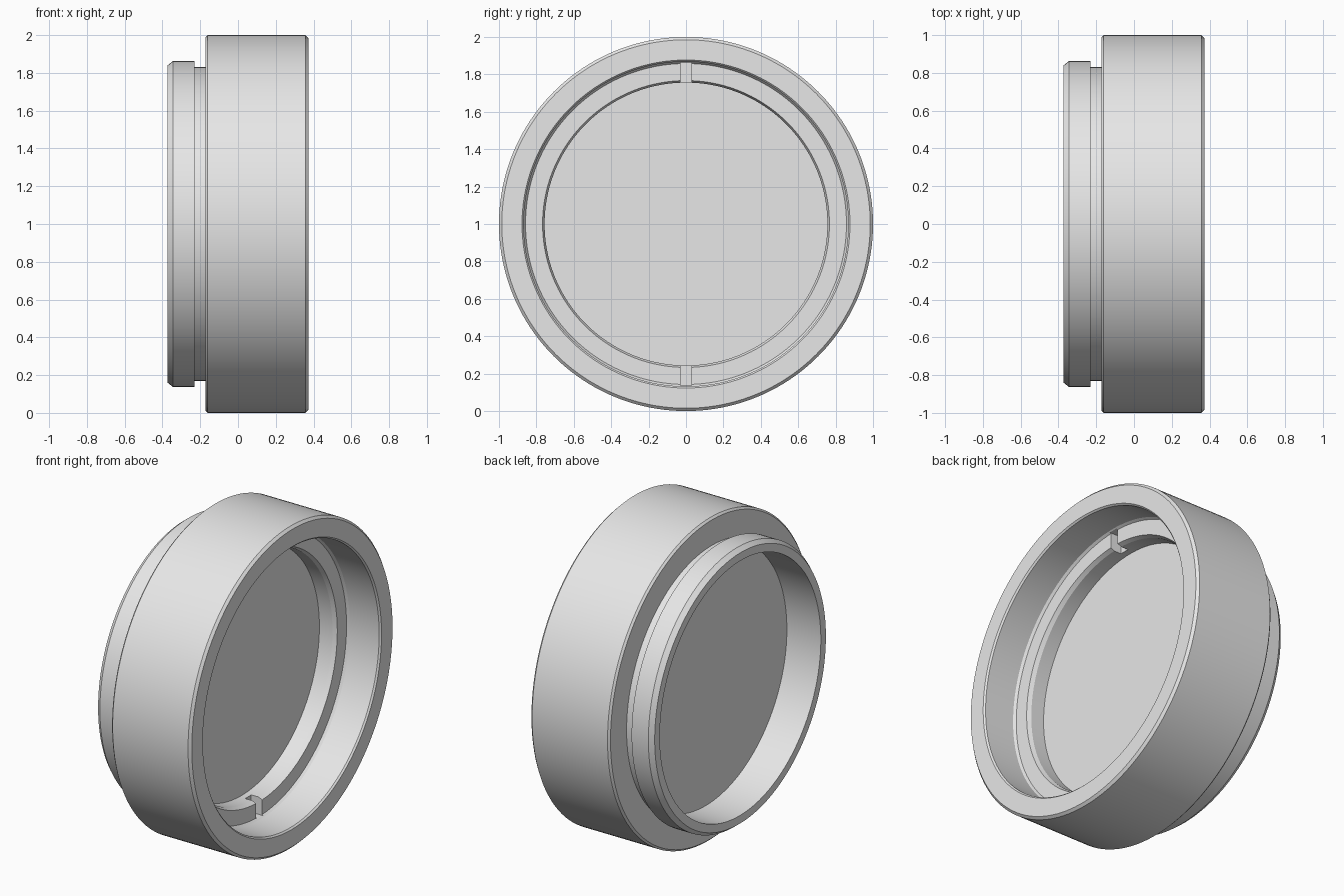
import bpy, bmesh, math
from mathutils import Vector, Matrix

if "Cube" in bpy.data.objects:
    bpy.data.objects.remove(bpy.data.objects["Cube"], do_unlink=True)

# Single plain grey material
grey = bpy.data.materials.new("light_grey")
grey.use_nodes = True
grey.diffuse_color = (0.8, 0.8, 0.8, 1)
grey.node_tree.nodes["Principled BSDF"].inputs["Base Color"].default_value = (0.8, 0.8, 0.8, 1)


def finish(name, bm):
    bmesh.ops.recalc_face_normals(bm, faces=bm.faces[:])
    mesh = bpy.data.meshes.new(name)
    bm.to_mesh(mesh)
    bm.free()
    mesh.materials.append(grey)
    obj = bpy.data.objects.new(name, mesh)
    bpy.context.collection.objects.link(obj)
    return obj


def lathe(name, profile, steps=160):
    """Spin (x, radius) points around the x axis, centred at z = 1."""
    bm = bmesh.new()
    verts = [bm.verts.new((x, 0, 1 + r)) for x, r in profile]
    edges = [bm.edges.new(pair) for pair in zip(verts, verts[1:])]
    bmesh.ops.spin(bm, geom=verts + edges, cent=(0, 0, 1), axis=(1, 0, 0),
                   angle=math.tau, steps=steps, use_merge=False)
    bmesh.ops.remove_doubles(bm, verts=bm.verts[:], dist=1e-5)
    return finish(name, bm)


def box(name, lo, hi):
    lo, hi = Vector(lo), Vector(hi)
    bm = bmesh.new()
    bmesh.ops.create_cube(bm, size=1, matrix=Matrix.Translation((lo + hi) / 2)
                          @ Matrix.Diagonal((*(hi - lo), 1)))
    return finish(name, bm)


# Section of the cap, from the back of the web round to its front
section = [
    (-0.14, 0), (-0.14, 0.79), (-0.373, 0.79),      # rear recess
    (-0.373, 0.84), (-0.345, 0.862),                # chamfered spigot
    (-0.23, 0.862), (-0.23, 0.83), (-0.173, 0.83),  # relief neck
    (-0.173, 0.988), (-0.161, 1.0),                 # main body
    (0.357, 1.0), (0.372, 0.985),
    (0.372, 0.877), (0.362, 0.868),                 # front bore
    (0.16, 0.868), (0.145, 0.858),
    (0.145, 0.767), (0.12, 0.756),                  # inner lip
    (0.03, 0.756), (0.03, 0),                       # web
]
cap = lathe("cap_body", section)

# Two key slots across the inner lip, top and bottom
for label, side in (("upper", 1), ("lower", -1)):
    z0, z1 = sorted((1 + side * 0.70, 1 + side * 0.863))
    cutter = box(label + "_slot_cutter", (0.07, -0.03, z0), (0.2, 0.03, z1))
    cutter.hide_render = True
    mod = cap.modifiers.new(label + "_slot", "BOOLEAN")
    mod.operation = "DIFFERENCE"
    mod.solver = "EXACT"
    mod.object = cutter
    bpy.context.view_layer.objects.active = cap
    bpy.ops.object.modifier_apply(modifier=mod.name)
    bpy.data.objects.remove(cutter, do_unlink=True)

# Smooth walls with crisp edges
bpy.ops.object.select_all(action="DESELECT")
cap.select_set(True)
bpy.context.view_layer.objects.active = cap
bpy.ops.object.shade_smooth_by_angle(angle=math.radians(20))
